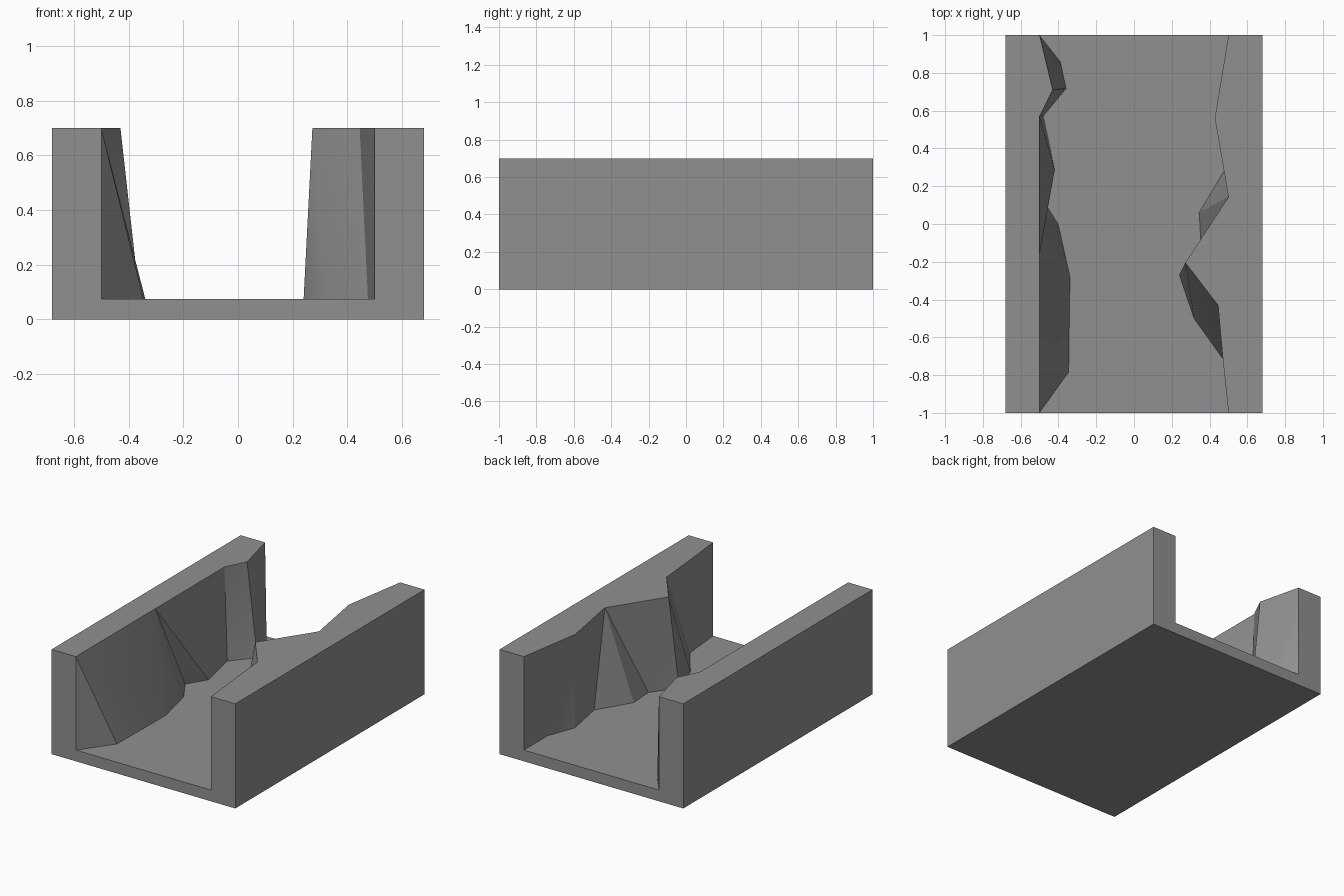
import bpy
import bmesh
import math

cube = bpy.data.objects.get("Cube")
if cube:
    bpy.data.objects.remove(cube, do_unlink=True)

HALF_W, HALF_L = 0.68, 1.0
FLOOR, TOP = 0.075, 0.7

# Rocky wall outlines (x, y) from front to back: at the rim and at the floor
right_rim = [(-.5, -1), (-.5, -.16), (-.5, .57), (-.43, .71), (-.5, 1)]
right_foot = [(-.5, -1), (-.346, -.785), (-.339, -.28), (-.402, 0), (-.5, .155),
              (-.42, .287), (-.48, .573), (-.36, .717), (-.39, .86), (-.5, 1)]
left_rim = [(.5, -1), (.47, -.71), (.445, -.43), (.272, -.205), (.5, .143),
            (.428, .56), (.5, 1)]
left_foot = [(.5, -1), (.475, -.72), (.318, -.5), (.24, -.27), (.355, -.11),
             (.345, .06), (.48, .286), (.43, .56), (.5, .75), (.5, 1)]

bm = bmesh.new()


def path(points, z):
    return [bm.verts.new((x, y, z)) for x, y in points]


def stitch(rim, foot):
    """Triangles between two paths of different point counts."""
    i = j = 0
    while i < len(rim) - 1 or j < len(foot) - 1:
        rim_left, foot_left = i < len(rim) - 1, j < len(foot) - 1
        if rim_left and (not foot_left or rim[i + 1].co.y - .1 < foot[j + 1].co.y):
            bm.faces.new((rim[i], rim[i + 1], foot[j]))
            i += 1
        else:
            bm.faces.new((rim[i], foot[j + 1], foot[j]))
            j += 1


# Each wall: rim, rugged inner face, plain outer face
walls = []
for side, rim_pts, foot_pts in ((-1, right_rim, right_foot), (1, left_rim, left_foot)):
    rim, foot = path(rim_pts, TOP), path(foot_pts, FLOOR)
    ends = [(side * HALF_W, -HALF_L), (side * HALF_W, HALF_L)]
    outer_top, outer_low = path(ends, TOP), path(ends, 0)
    stitch(rim, foot)
    bm.faces.new(rim + outer_top[::-1])
    bm.faces.new(outer_top + outer_low[::-1])
    walls.append((rim, foot, outer_top, outer_low))

# Canyon floor, underside and the two U-shaped ends
(rim_a, foot_a, top_a, low_a), (rim_b, foot_b, top_b, low_b) = walls
bm.faces.new(foot_a + foot_b[::-1])
bm.faces.new(low_a + low_b[::-1])
for e in (0, -1):
    bm.faces.new((low_a[e], top_a[e], rim_a[e], foot_a[e],
                  foot_b[e], rim_b[e], top_b[e], low_b[e]))
bmesh.ops.recalc_face_normals(bm, faces=bm.faces[:])

mesh = bpy.data.meshes.new("canyon_channel")
bm.to_mesh(mesh)
bm.free()
channel = bpy.data.objects.new("canyon_channel", mesh)
bpy.context.collection.objects.link(channel)

# Plain grey stone
grey = bpy.data.materials.new("stone_grey")
grey.use_nodes = True
colour = (.28, .28, .28, 1)
grey.diffuse_color = colour
for node in grey.node_tree.nodes:
    if node.type == "BSDF_PRINCIPLED":
        node.inputs["Base Color"].default_value = colour
mesh.materials.append(grey)

bpy.ops.object.select_all(action="DESELECT")
channel.select_set(True)
bpy.context.view_layer.objects.active = channel
bpy.ops.object.shade_smooth_by_angle(angle=math.radians(30))
